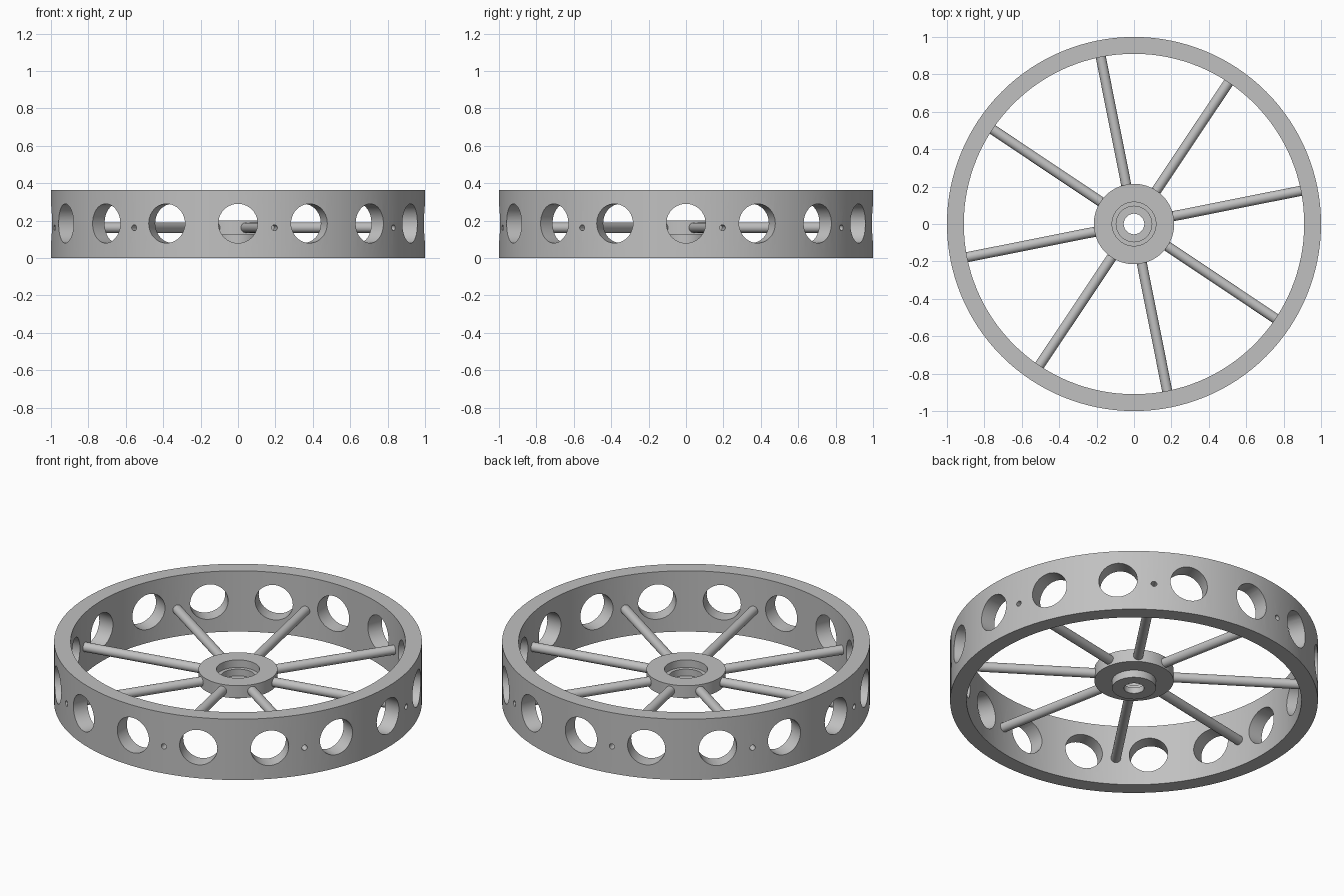
import bpy, bmesh, math
from mathutils import Matrix, Vector

if "Cube" in bpy.data.objects:
    bpy.data.objects.remove(bpy.data.objects["Cube"])

RIM_OUT, RIM_IN, RIM_H = 1.0, 0.91, 0.365
HOLE_Z, SPOKE_Z = 0.185, 0.162

grey = bpy.data.materials.new("plain_grey")
grey.diffuse_color = (0.53, 0.53, 0.53, 1)
grey.use_nodes = True
grey.node_tree.nodes["Principled BSDF"].inputs["Base Color"].default_value = grey.diffuse_color


def add_object(name, bm):
    bmesh.ops.recalc_face_normals(bm, faces=bm.faces)
    mesh = bpy.data.meshes.new(name)
    bm.to_mesh(mesh)
    bm.free()
    mesh.materials.append(grey)
    obj = bpy.data.objects.new(name, mesh)
    bpy.context.collection.objects.link(obj)
    return obj


def lathe(name, profile, segments):
    """Turn a closed (radius, height) profile around z."""
    bm = bmesh.new()
    rings = []
    for i in range(segments):
        a = 2 * math.pi * i / segments
        rings.append([bm.verts.new((r * math.cos(a), r * math.sin(a), z)) for r, z in profile])
    n = len(profile)
    for i in range(segments):
        p, q = rings[i], rings[(i + 1) % segments]
        for j in range(n):
            k = (j + 1) % n
            bm.faces.new((p[j], q[j], q[k], p[k]))
    return add_object(name, bm)


def add_radial_rod(bm, angle, r0, r1, z, radius, segments):
    """Closed cylinder pointing outward from the axis."""
    matrix = (Matrix.Rotation(math.radians(angle), 4, 'Z')
              @ Matrix.Translation(Vector(((r0 + r1) / 2, 0, z)))
              @ Matrix.Rotation(math.pi / 2, 4, 'Y'))
    bmesh.ops.create_cone(bm, cap_ends=True, segments=segments, radius1=radius,
                          radius2=radius, depth=r1 - r0, matrix=matrix)


def smooth(obj):
    bpy.ops.object.select_all(action='DESELECT')
    obj.select_set(True)
    bpy.context.view_layer.objects.active = obj
    bpy.ops.object.shade_smooth_by_angle(angle=math.radians(30))


# Rim band
rim = lathe("rim", [(RIM_IN, 0), (RIM_OUT, 0), (RIM_OUT, RIM_H), (RIM_IN, RIM_H)], 128)

# Sixteen large round windows, and eight small screw holes in line with the spokes
bm = bmesh.new()
for i in range(16):
    add_radial_rod(bm, i * 22.5, 0.8, 1.1, HOLE_Z, 0.105, 40)
for i in range(8):
    add_radial_rod(bm, 11.25 + i * 45, 0.8, 1.1, SPOKE_Z, 0.016, 16)
cutter = add_object("rim_hole_cutter", bm)
cutter.hide_render = True
cut = rim.modifiers.new("holes", 'BOOLEAN')
cut.operation = 'DIFFERENCE'
cut.solver = 'EXACT'
cut.object = cutter
bpy.context.view_layer.objects.active = rim
bpy.ops.object.modifier_apply(modifier=cut.name)
bpy.data.objects.remove(cutter)
smooth(rim)

# Hub disc with stepped bearing recess above and a boss below
hub = lathe("hub", [(0.055, 0.08), (0.12, 0.08), (0.12, 0.125), (0.215, 0.125),
                    (0.215, 0.2), (0.117, 0.2), (0.117, 0.155), (0.095, 0.155),
                    (0.095, 0.115), (0.055, 0.115)], 64)
smooth(hub)

# Spokes from hub to rim
for i in range(8):
    bm = bmesh.new()
    add_radial_rod(bm, 11.25 + i * 45, 0.19, RIM_IN + 0.004, SPOKE_Z, 0.027, 24)
    smooth(add_object(f"spoke_{i + 1}", bm))
